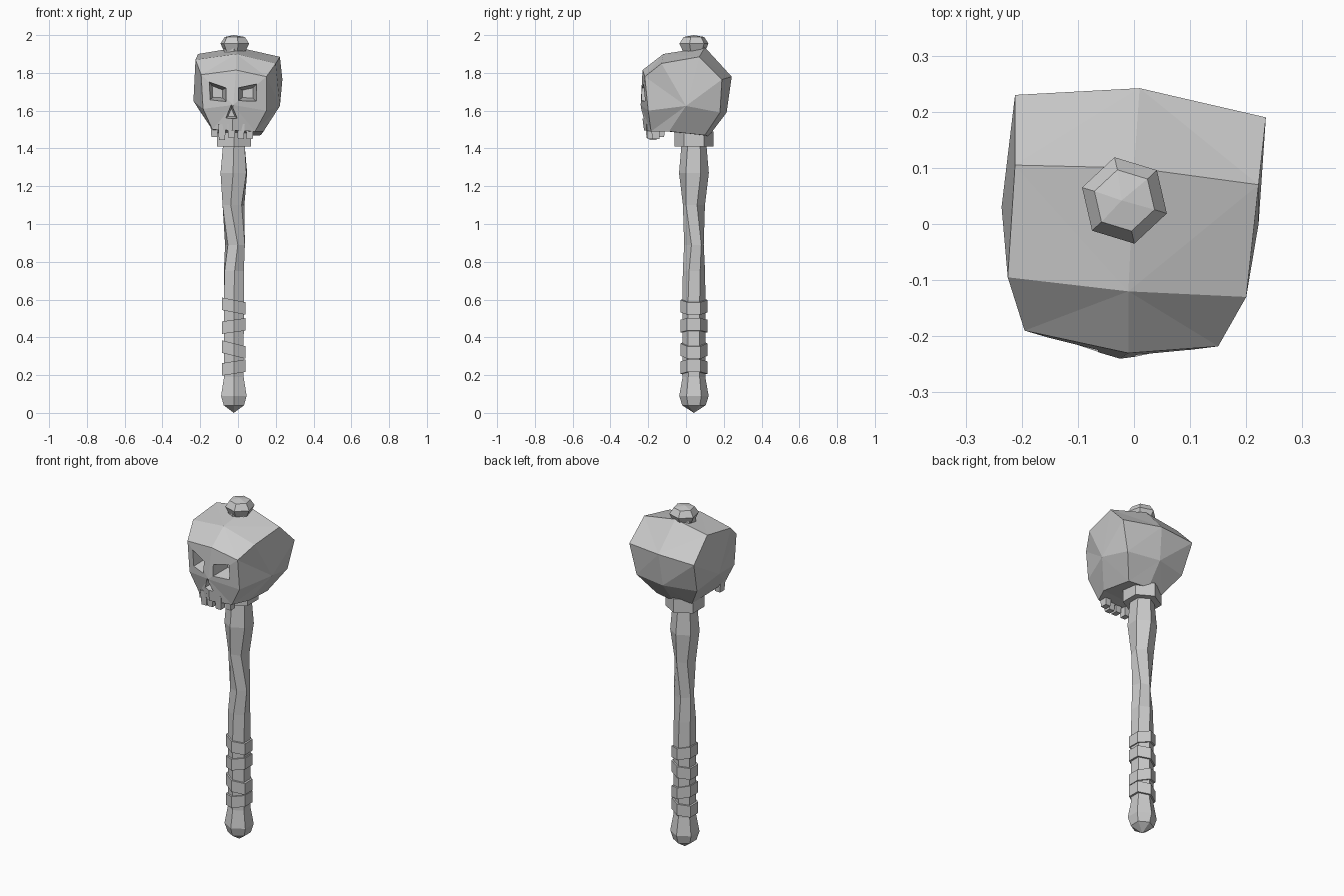
import bpy, bmesh
from math import sin, cos, radians
from mathutils import Vector

if "Cube" in bpy.data.objects:
    bpy.data.objects.remove(bpy.data.objects["Cube"])

AX, AY = -0.022, 0.042   # shaft axis


def finish(name, bm):
    bmesh.ops.recalc_face_normals(bm, faces=bm.faces)
    me = bpy.data.meshes.new(name)
    bm.to_mesh(me)
    bm.free()
    ob = bpy.data.objects.new(name, me)
    bpy.context.collection.objects.link(ob)
    return ob


def hex_loft(name, rings, bottom=None, top=None, tilt=0.0):
    """Six-sided loft; rings = (z, radius, twist degrees, x shift)."""
    bm = bmesh.new()
    loops = []
    for z, r, tw, dx in rings:
        loop = []
        for i in range(6):
            a = radians(60 * i + 90 + tw)
            x = r * cos(a)
            loop.append(bm.verts.new((AX + dx + x, AY + r * sin(a), z + tilt * x)))
        loops.append(loop)
    for a, b in zip(loops, loops[1:]):
        for i in range(6):
            j = (i + 1) % 6
            bm.faces.new((a[i], a[j], b[j], b[i]))
    for loop, tip in ((loops[0], bottom), (loops[-1], top)):
        if tip is None:
            bm.faces.new(loop)
        else:
            v = bm.verts.new((AX, AY, tip))
            for i in range(6):
                bm.faces.new((loop[i], loop[(i + 1) % 6], v))
    return finish(name, bm)


# Carved shaft with pommel
hex_loft("shaft", [(0.04, 0.062, 0, 0), (0.09, 0.078, 0, 0), (0.19, 0.06, 0, 0),
                   (0.6, 0.061, 0, 0), (0.75, 0.059, 4, 0), (0.89, 0.054, 16, 0.006),
                   (1.1, 0.06, -14, -0.002), (1.27, 0.079, -3, 0), (1.42, 0.066, 0, 0),
                   (1.7, 0.06, 0, 0), (1.93, 0.06, 0, 0)], bottom=0.0)

# Grip wraps, tilted alternately
for i, (z, t) in enumerate([(0.24, 0.16), (0.335, -0.25), (0.46, 0.14), (0.565, -0.2)]):
    hex_loft(f"grip_wrap_{i + 1}", [(z - 0.033, 0.071, 0, 0), (z + 0.033, 0.071, 0, 0)], tilt=t)

# Collar below the skull and knob on top
hex_loft("collar", [(1.41, 0.104, 0, 0), (1.49, 0.104, 0, 0)])
hex_loft("top_knob", [(1.915, 0.06, 13, 0.005), (1.955, 0.079, 13, 0.005),
                      (1.99, 0.056, 13, 0.005)], top=2.0)

# Skull: left, middle and right profiles, closed by a fan on each side
left = [(-.195, -.19, 1.79), (-.225, -.095, 1.87), (-.212, .105, 1.9), (-.212, .23, 1.77),
        (-.19, .17, 1.59), (-.11, .1, 1.47), (-.13, -.09, 1.49), (-.135, -.17, 1.5),
        (-.185, -.185, 1.61)]
mid = [(-.01, -.23, 1.815), (-.01, -.12, 1.9), (0, .1, 1.935), (.01, .242, 1.78),
       (0, .215, 1.59), (0, .12, 1.465), (0, -.1, 1.49), (-.03, -.222, 1.495),
       (-.025, -.24, 1.63)]
right = [(.15, -.218, 1.78), (.2, -.13, 1.85), (.222, .07, 1.885), (.235, .19, 1.765),
         (.195, .18, 1.59), (.12, .1, 1.47), (.135, -.09, 1.49), (.09, -.185, 1.49),
         (.15, -.2, 1.6)]
bm = bmesh.new()
cols = [[bm.verts.new(p) for p in c] for c in (left, mid, right)]
n = len(mid)
for a, b in zip(cols, cols[1:]):
    for i in range(n):
        j = (i + 1) % n
        bm.faces.new((a[i], a[j], b[j], b[i]))
for col, pole in ((cols[0], (-.236, .03, 1.65)), (cols[2], (.222, 0, 1.625))):
    v = bm.verts.new(pole)
    for i in range(n):
        bm.faces.new((col[i], col[(i + 1) % n], v))
bmesh.ops.triangulate(bm, faces=[f for f in bm.faces if len(f.verts) == 4])
skull = finish("skull", bm)


# Tapered cutters carve the eye sockets and the nose
def carve(outline, depth_y):
    c = sum((Vector(p) for p in outline), Vector((0, 0))) / len(outline)
    bm = bmesh.new()
    loops = []
    for y, s in ((-0.32, 1.25), (-0.215, 1.0), (depth_y, 0.6)):
        loops.append([bm.verts.new((c.x + (x - c.x) * s, y, c.y + (z - c.y) * s))
                      for x, z in outline])
    k = len(outline)
    for a, b in zip(loops, loops[1:]):
        for i in range(k):
            j = (i + 1) % k
            bm.faces.new((a[i], a[j], b[j], b[i]))
    bm.faces.new(loops[0])
    bm.faces.new(loops[-1])
    cutter = finish("cutter", bm)
    cutter.hide_render = True
    mod = skull.modifiers.new("carve", 'BOOLEAN')
    mod.object = cutter
    mod.operation = 'DIFFERENCE'
    mod.solver = 'EXACT'
    bpy.context.view_layer.objects.active = skull
    bpy.ops.object.modifier_apply(modifier=mod.name)
    bpy.data.objects.remove(cutter)


carve([(-.155, 1.755), (-.065, 1.72), (-.065, 1.65), (-.15, 1.655)], -0.13)
carve([(.005, 1.72), (.097, 1.74), (.097, 1.65), (.005, 1.655)], -0.13)
carve([(-.035, 1.63), (-.065, 1.56), (-.005, 1.56)], -0.18)

# Teeth: tapered blocks along the jaw
for i, (x, y, z) in enumerate([(-.125, -.135, 1.46), (-.085, -.175, 1.445), (-.035, -.19, 1.455),
                               (.015, -.185, 1.45), (.062, -.16, 1.45)]):
    bm = bmesh.new()
    bmesh.ops.create_cube(bm, size=1)
    for v in bm.verts:
        s = 0.032 if v.co.z < 0 else 0.042
        zz = z if v.co.z < 0 else 1.53
        v.co = (x + v.co.x * s, y + v.co.y * s * 1.2, zz)
    finish(f"tooth_{i + 1}", bm)
